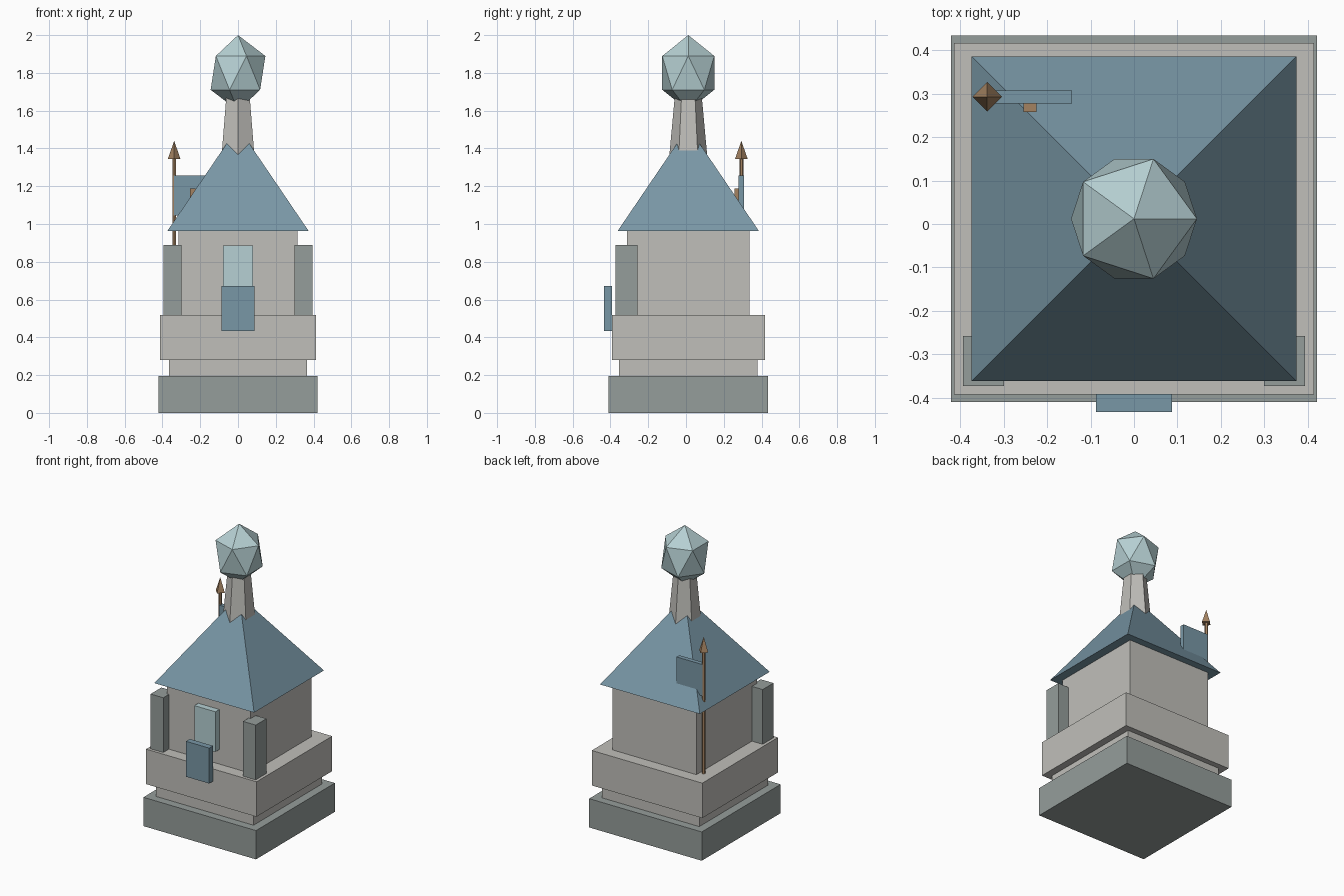
import bpy
from math import pi, sqrt

cube = bpy.data.objects.get("Cube")
if cube:
    bpy.data.objects.remove(cube, do_unlink=True)

CY = 0.012  # tower axis offset in y


def material(name, hex_rgb):
    def linear(c):
        c /= 255
        return c / 12.92 if c <= 0.04045 else ((c + 0.055) / 1.055) ** 2.4
    rgba = (*[linear(c) for c in bytes.fromhex(hex_rgb)], 1)
    m = bpy.data.materials.new(name)
    m.use_nodes = True
    m.diffuse_color = rgba
    m.node_tree.nodes["Principled BSDF"].inputs["Base Color"].default_value = rgba
    return m


stone = material("pale stone", "C0BFBA")
slate = material("grey slate", "959D9B")
blue = material("dusty blue", "7997A6")
glass = material("pale glass", "B6D0D3")
bronze = material("bronze", "A38261")


def finish(name, mat):
    ob = bpy.context.object
    ob.name = name
    ob.data.materials.append(mat)
    return ob


def box(name, mat, x, y, z):
    """Box from (min, max) ranges on each axis."""
    ranges = (x, y, z)
    bpy.ops.mesh.primitive_cube_add(size=1, location=[(a + b) / 2 for a, b in ranges])
    ob = finish(name, mat)
    for v in ob.data.vertices:
        v.co = [c * (b - a) for c, (a, b) in zip(v.co, ranges)]
    return ob


def block(name, mat, hx, hy, z):
    return box(name, mat, (-hx, hx), (CY - hy, CY + hy), z)


def cone(name, mat, sides, r1, r2, z, x=0, y=CY, turn=0):
    bpy.ops.mesh.primitive_cone_add(vertices=sides, radius1=r1, radius2=r2, depth=z[1] - z[0],
                                    location=(x, y, sum(z) / 2), rotation=(0, 0, turn))
    return finish(name, mat)


# Stacked base and body
block("base_slab", slate, 0.422, 0.422, (0, 0.195))
block("plinth", stone, 0.365, 0.367, (0.195, 0.28))
block("terrace", stone, 0.414, 0.405, (0.28, 0.517))
block("body", stone, 0.314, 0.325, (0.517, 0.963))

# Front corner posts
for side, sign in (("left", 1), ("right", -1)):
    xs = sorted((sign * 0.299, sign * 0.394))
    box(side + "_front_post", slate, xs, (-0.373, -0.258), (0.517, 0.888))

# Window and front plaque
box("window", glass, (-0.079, 0.079), (-0.355, -0.31), (0.615, 0.887))
box("front_plaque", blue, (-0.087, 0.087), (-0.433, -0.392), (0.433, 0.673))

# Pyramid roof, tapered neck and faceted crystal
cone("roof", blue, 4, 0.374 * sqrt(2), 0, (0.963, 1.514), turn=pi / 4)
cone("neck", stone, 6, 0.106, 0.071, (1.3, 1.68))
bpy.ops.mesh.primitive_ico_sphere_add(subdivisions=1, radius=1, location=(0, CY, 1.8))
crystal = finish("crystal", glass)
for v in crystal.data.vertices:
    v.co.x *= 0.162
    v.co.y *= 0.162
    v.co.z *= 0.2

# Flag pole, finial, flag and its small emblem
PX, PY = -0.338, 0.293
cone("flag_pole", bronze, 6, 0.011, 0.011, (0.517, 1.36), PX, PY)
cone("pole_finial", bronze, 4, 0.034, 0, (1.343, 1.44), PX, PY)
box("flag", blue, (PX, -0.143), (0.277, 0.307), (1.045, 1.258))
box("flag_emblem", bronze, (-0.255, -0.225), (0.258, 0.278), (1.1, 1.187))
